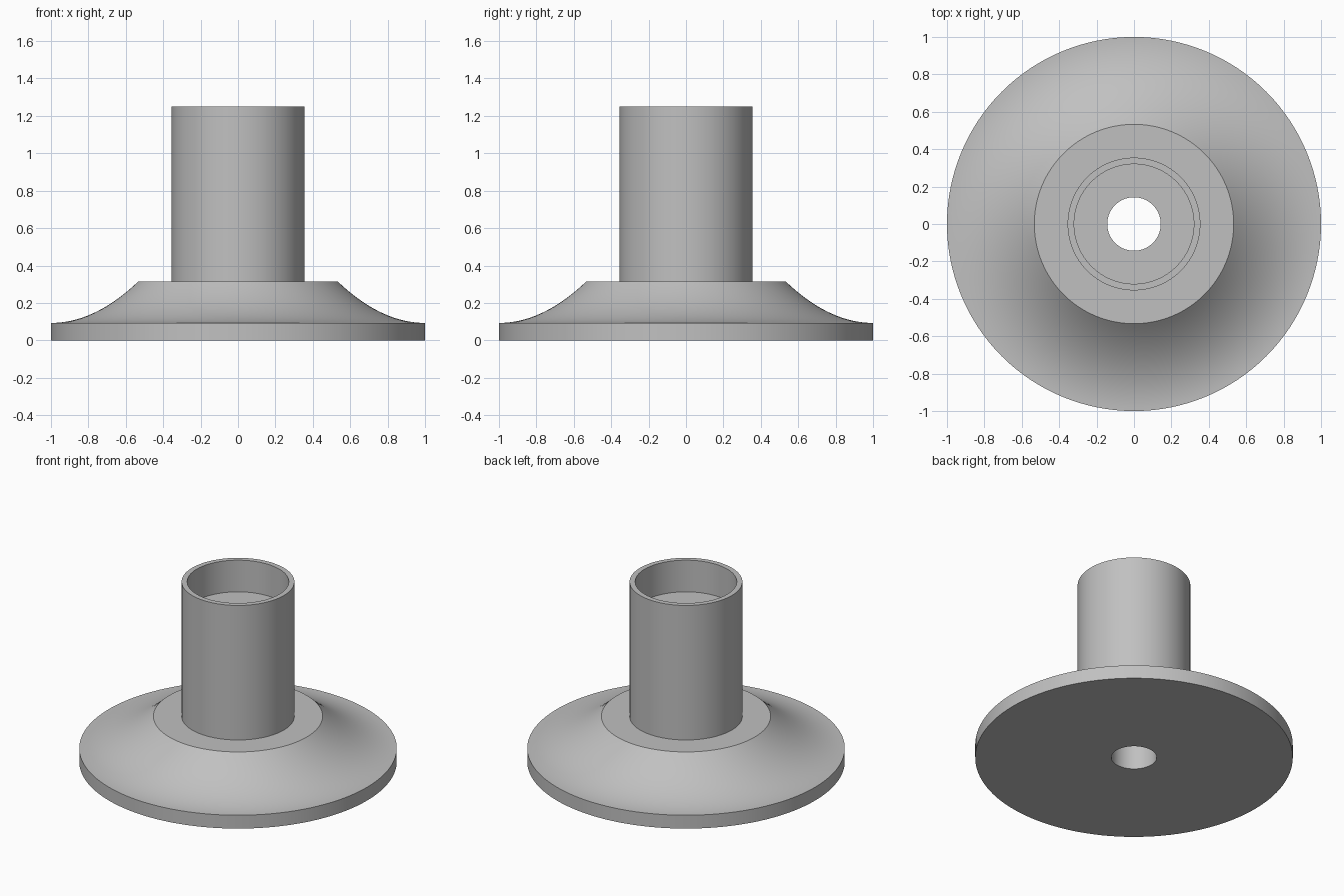
import bpy
import bmesh
import math

cube = bpy.data.objects.get("Cube")
if cube:
    bpy.data.objects.remove(cube, do_unlink=True)

SEGMENTS = 128
BASE_R, RIM_Z = 1.0, 0.093
SHOULDER_R, SHOULDER_Z = 0.533, 0.315
TUBE_R, TUBE_TOP = 0.355, 1.25
SOCKET_R, SOCKET_FLOOR = 0.32, 1.03
BORE_R = 0.143


def make_material(name, colour):
    mat = bpy.data.materials.new(name)
    mat.use_nodes = True
    mat.diffuse_color = colour
    mat.node_tree.nodes["Principled BSDF"].inputs["Base Color"].default_value = colour
    return mat


def lathe(name, profile, mat):
    """Revolve a closed (radius, height) profile around z."""
    bm = bmesh.new()
    rings = []
    for i in range(SEGMENTS):
        a = math.tau * i / SEGMENTS
        rings.append([bm.verts.new((r * math.cos(a), r * math.sin(a), z))
                      for r, z in profile])
    n = len(profile)
    for i, ring in enumerate(rings):
        after = rings[(i + 1) % SEGMENTS]
        for j in range(n):
            k = (j + 1) % n
            bm.faces.new((ring[j], after[j], after[k], ring[k]))
    bmesh.ops.recalc_face_normals(bm, faces=bm.faces)
    mesh = bpy.data.meshes.new(name)
    bm.to_mesh(mesh)
    bm.free()
    mesh.materials.append(mat)
    obj = bpy.data.objects.new(name, mesh)
    bpy.context.collection.objects.link(obj)
    bpy.ops.object.select_all(action="DESELECT")
    obj.select_set(True)
    bpy.context.view_layer.objects.active = obj
    bpy.ops.object.shade_smooth_by_angle(angle=math.radians(30))
    return obj


# Concave flare, flat at the rim and steepening towards the shoulder
STEPS = 24
flare = []
for i in range(STEPS + 1):
    t = i / STEPS
    flare.append((BASE_R + (SHOULDER_R - BASE_R) * t,
                  RIM_Z + (SHOULDER_Z - RIM_Z) * t * t))

# Flanged base, tube, stepped socket and through bore in one solid
profile = [(BORE_R, 0), (BASE_R, 0)] + flare + [
    (TUBE_R, SHOULDER_Z), (TUBE_R, TUBE_TOP),
    (SOCKET_R, TUBE_TOP), (SOCKET_R, SOCKET_FLOOR),
    (BORE_R, SOCKET_FLOOR),
]
lathe("flanged_tube", profile, make_material("light grey", (0.53, 0.53, 0.53, 1)))
